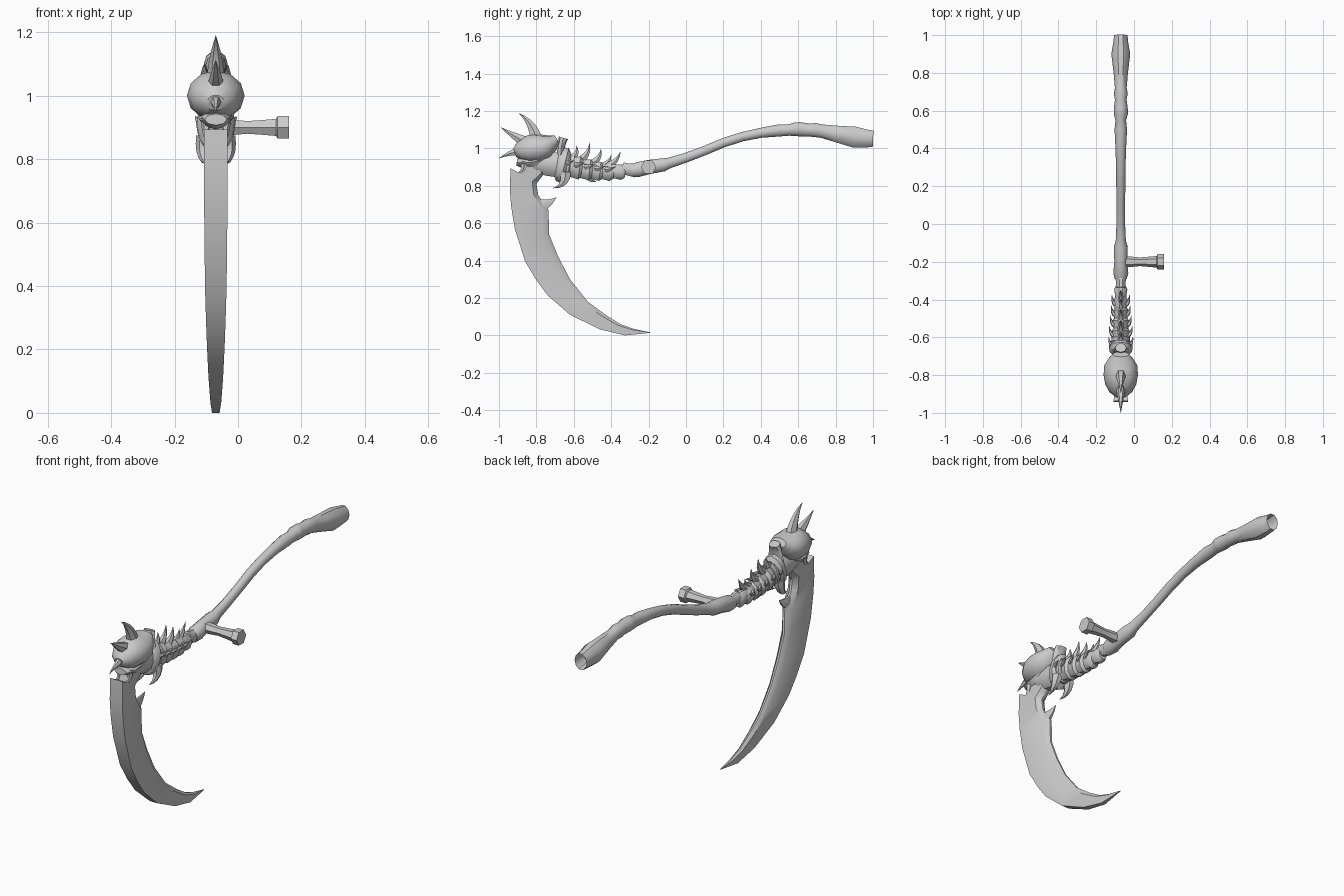
import bpy, bmesh, math
from mathutils import Vector

CX = -0.07  # centre plane of the weapon


def make_mesh(name, rings, cap_start=True, cap_end=True):
    """Skin a list of point rings into one mesh object."""
    bm = bmesh.new()
    vr = [[bm.verts.new(p) for p in ring] for ring in rings]
    n = len(vr[0])
    for a, b in zip(vr, vr[1:]):
        for i in range(n):
            j = (i + 1) % n
            bm.faces.new((a[i], a[j], b[j], b[i]))
    if cap_start:
        bm.faces.new(vr[0])
    if cap_end:
        bm.faces.new(vr[-1])
    bmesh.ops.remove_doubles(bm, verts=bm.verts, dist=0.0004)
    bmesh.ops.recalc_face_normals(bm, faces=bm.faces)
    me = bpy.data.meshes.new(name)
    bm.to_mesh(me)
    bm.free()
    ob = bpy.data.objects.new(name, me)
    bpy.context.collection.objects.link(ob)
    return ob


def loft(name, stations, n=10, **caps):
    """Stations: (x, y, z, side radius, other radius) along a path."""
    pts = [Vector(s[:3]) for s in stations]
    rings = []
    for i, s in enumerate(stations):
        t = (pts[min(i + 1, len(pts) - 1)] - pts[max(i - 1, 0)]).normalized()
        ref = Vector((0, 1, 0)) if abs(t.x) > 0.9 else Vector((1, 0, 0))
        side = (ref - t * ref.dot(t)).normalized()
        up = side.cross(t)
        rings.append([pts[i] + side * s[3] * math.cos(2 * math.pi * k / n)
                      + up * s[4] * math.sin(2 * math.pi * k / n) for k in range(n)])
    return make_mesh(name, rings, **caps)


def claw(name, base, mid, tip, r, flat=0.8, n=6):
    """Curved tapering spike through three points."""
    a, m, c = Vector(base), Vector(mid), Vector(tip)
    st = []
    for i in range(6):
        t = i / 5
        p = a * (1 - t) ** 2 + m * 2 * t * (1 - t) + c * t * t
        q = max(r * (1 - t ** 1.3), 0.0006)
        st.append((p.x, p.y, p.z, q * flat, q))
    return loft(name, st, n)


# Long curved shaft with a hollow flared pommel
shaft = [(1.0, 1.052, .036, .045), (.97, 1.052, .038, .05), (.9, 1.06, .050, .059),
         (.8, 1.078, .038, .046), (.72, 1.093, .031, .037), (.69, 1.098, .037, .040),
         (.66, 1.098, .031, .036), (.61, 1.102, .037, .040), (.58, 1.102, .037, .038),
         (.55, 1.098, .028, .032), (.5, 1.096, .033, .034), (.4, 1.083, .028, .028),
         (.3, 1.062, .025, .026), (.2, 1.03, .024, .026), (.1, .988, .023, .026),
         (0, .95, .023, .027), (-.09, .922, .027, .03), (-.12, .912, .037, .037),
         (-.2, .9, .034, .04), (-.26, .886, .040, .042), (-.29, .88, .032, .036)]
loft("shaft", [(CX, *s) for s in shaft], 10, cap_start=False)
loft("pommel_hollow", [(CX, 1.0, 1.052, .036, .045), (CX, .93, 1.056, .030, .036)], 10, cap_start=False)

# Vertebra segments, each flared then pinched
verts = [(-.27, .882, .036), (-.345, .873, .041), (-.405, .872, .046),
         (-.46, .877, .050), (-.515, .885, .055), (-.57, .895, .060), (-.625, .905, .064)]
for i, (y, z, r) in enumerate(verts):
    loft(f"vertebra_{i}", [(CX, y + .02, z - .002, r * .6, r * .75), (CX, y, z, r * .85, r * 1.08),
                           (CX, y - .035, z + .004, r * .72, r * .95),
                           (CX, y - .07, z + .012, r * .72, r * .9)], 10)
    # small barbs to both sides of the larger segments
    if i > 1:
        for s in (-1, 1):
            claw(f"side_barb_{i}_{s}", (CX + s * r * .6, y - .02, z + .015),
                 (CX + s * r * .95, y - .01, z + .015), (CX + s * r * 1.02, y + .03, z + .03), .018)

# Neck joining the spine to blade and skull
loft("neck", [(CX, -.60, .905, .050, .062), (CX, -.67, .91, .048, .07), (CX, -.74, .918, .046, .068),
              (CX, -.80, .928, .044, .06), (CX, -.86, .955, .036, .04)], 10)

# Spikes along the back of the spine
for i, (by, bz, ty, tz, r) in enumerate([(-.61, .95, -.585, 1.015, .024), (-.56, .94, -.515, 1.03, .024),
                                         (-.50, .92, -.455, .998, .024), (-.455, .905, -.40, .965, .02),
                                         (-.43, .895, -.35, .982, .026)]):
    claw(f"spine_spike_{i}", (CX, by, bz), (CX, (by + ty) / 2 + .022, (bz + tz) / 2 - .014),
         (CX, ty, tz), r)
claw("belly_spur", (CX, -.52, .85), (CX, -.51, .825), (CX, -.48, .822), .022)

# Collar plate with a flared crest and lower hooks
loft("collar", [(CX, -.635, .905, .050, .075), (CX, -.65, .909, .062, .095),
                (CX, -.675, .915, .060, .092), (CX, -.69, .918, .046, .07)], 12)
loft("collar_crest", [(CX, -.67, .965, .045, .022), (CX, -.667, 1.005, .042, .018),
                      (CX, -.66, 1.04, .036, .022), (CX, -.655, 1.056, .03, .026)], 8)
for s in (-1, 1):
    claw(f"collar_hook_{s}", (CX + s * .035, -.645, .87), (CX + s * .05, -.64, .80),
         (CX + s * .035, -.71, .787), .034)

# Horned skull
loft("skull", [(CX, -.915, .978, .028, .025), (CX, -.89, .985, .060, .052), (CX, -.85, .994, .082, .072),
               (CX, -.80, 1.0, .091, .08), (CX, -.75, 1.01, .088, .068),
               (CX, -.72, 1.03, .070, .048), (CX, -.69, 1.05, .045, .024)], 12)
loft("skull_jaw", [(CX, -.905, .925, .035, .018), (CX, -.87, .922, .048, .03),
                   (CX, -.80, .93, .055, .035), (CX, -.76, .94, .04, .025)], 8)
claw("top_horn", (CX, -.80, 1.05), (CX, -.82, 1.14), (CX, -.895, 1.19), .036)
claw("brow_horn", (CX, -.85, 1.03), (CX, -.92, 1.065), (CX, -.99, 1.112), .034)
claw("nose_horn", (CX, -.87, .985), (CX, -.93, .985), (CX, -1.0, .947), .028)
for s in (-1, 1):
    claw(f"fang_{s}", (CX + s * .03, -.865, .93), (CX + s * .032, -.86, .86),
         (CX + s * .026, -.915, .868), .022)

# Hooked blade: (outer y, z, inner y, z, half width), flat spine to thin edge
blade = [(-.86, .94, -.73, .89, .034), (-.885, .865, -.768, .852, .036), (-.938, .893, -.80, .81, .0375),
         (-.942, .78, -.79, .75, .0375), (-.935, .69, -.735, .67, .037), (-.915, .567, -.732, .54, .036),
         (-.86, .395, -.685, .425, .034), (-.80, .295, -.62, .30, .031), (-.74, .214, -.525, .18, .028),
         (-.62, .11, -.43, .11, .023), (-.46, .032, -.35, .06, .017), (-.325, .0, -.28, .035, .012),
         (-.195, .013, -.19, .016, .002)]
rings = []
for oy, oz, iy, iz, w in blade:
    o, e = Vector((CX, oy, oz)), Vector((CX, iy, iz))
    k, x = o.lerp(e, .84), Vector((w, 0, 0))
    rings.append([o - x, k - x * .8, e - x * .15, e + x * .15, k + x * .8, o + x])
make_mesh("blade", rings)
claw("blade_barb", (CX, -.79, .69), (CX, -.735, .70), (CX, -.693, .738), .042, .5)

# Side grip with a hexagonal flared end
grip = [(-.06, .030), (-.01, .027), (.03, .023), (.08, .027), (.12, .031), (.125, .041), (.16, .041)]
loft("side_grip", [(x, -.2, .9, r, r * 1.0) for x, r in grip], 6)

bpy.ops.object.select_all(action='SELECT')
bpy.context.view_layer.objects.active = bpy.data.objects["shaft"]
bpy.ops.object.shade_smooth_by_angle(angle=math.radians(40))
